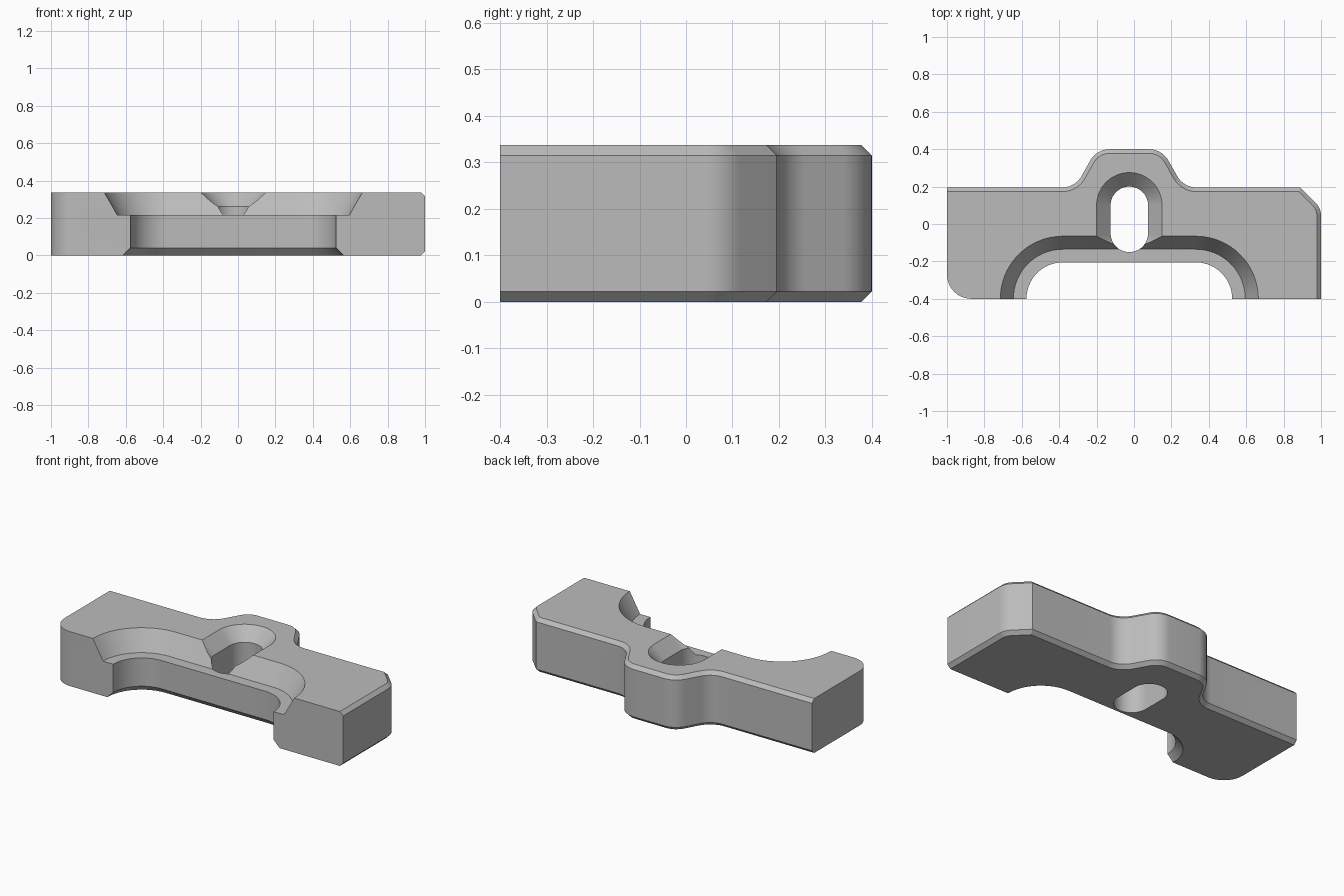
import bpy, bmesh, math
from mathutils import Vector

if "Cube" in bpy.data.objects:
    bpy.data.objects.remove(bpy.data.objects["Cube"], do_unlink=True)

HEIGHT = 0.337
MID = -0.025          # axis of the hump, slot and front opening

metal = bpy.data.materials.new("grey_metal")
metal.use_nodes = True
grey = (0.5, 0.5, 0.5, 1)
metal.diffuse_color = grey
metal.node_tree.nodes["Principled BSDF"].inputs["Base Color"].default_value = grey


def finish(name, bm):
    bmesh.ops.recalc_face_normals(bm, faces=bm.faces)
    mesh = bpy.data.meshes.new(name)
    bm.to_mesh(mesh)
    bm.free()
    mesh.materials.append(metal)
    obj = bpy.data.objects.new(name, mesh)
    bpy.context.collection.objects.link(obj)
    return obj


def fillet(corners, steps=10):
    """Round each (x, y, radius) corner of a closed outline."""
    out = []
    for i, (x, y, r) in enumerate(corners):
        p = Vector((x, y))
        if not r:
            out.append(p)
            continue
        a = (Vector(corners[i - 1][:2]) - p).normalized()
        b = (Vector(corners[(i + 1) % len(corners)][:2]) - p).normalized()
        half = a.angle(b) / 2
        centre = p + (a + b).normalized() * r / math.sin(half)
        start = p + a * r / math.tan(half) - centre
        end = p + b * r / math.tan(half) - centre
        sweep = math.atan2(start.cross(end), start.dot(end))
        for k in range(steps + 1):
            t = sweep * k / steps
            c, s = math.cos(t), math.sin(t)
            out.append(centre + Vector((c * start.x - s * start.y,
                                        s * start.x + c * start.y)))
    return out


def stadium(a, b, r, steps=32):
    """Outline of a slot with round ends centred on a and b."""
    a, b = Vector(a), Vector(b)
    base = math.atan2(b.y - a.y, b.x - a.x) - math.pi / 2
    pts = []
    for centre, turn in ((b, 0), (a, math.pi)):
        for k in range(steps + 1):
            t = base + turn + math.pi * k / steps
            pts.append(centre + Vector((math.cos(t), math.sin(t))) * r)
    return pts


def loft(name, layers):
    """Solid through a stack of (z, outline) layers."""
    bm = bmesh.new()
    rings = [[bm.verts.new((p.x, p.y, z)) for p in pts] for z, pts in layers]
    for low, high in zip(rings, rings[1:]):
        for i in range(len(low)):
            bm.faces.new((low[i - 1], low[i], high[i], high[i - 1]))
    bm.faces.new(rings[0])
    bm.faces.new(rings[-1])
    return finish(name, bm)


def bore(name, x, r, y0, y1):
    bm = bmesh.new()
    bmesh.ops.create_cone(bm, cap_ends=True, segments=48, radius1=r, radius2=r,
                          depth=y1 - y0)
    for v in bm.verts:
        v.co = Vector((v.co.x + x, v.co.z + (y0 + y1) / 2, v.co.y + 0.17))
    return finish(name, bm)


# Body outline: flat bar with a rear hump
outline = fillet([
    (-1, -0.4, 0.13), (1, -0.4, 0), (1, 0.085, 0.1), (0.89, 0.195, 0),
    (MID + 0.29, 0.195, 0.12), (MID + 0.175, 0.4, 0.12),
    (MID - 0.175, 0.4, 0.12), (MID - 0.29, 0.195, 0.12), (-1, 0.195, 0)])
body = loft("clamp_body", [(0, outline), (HEIGHT, outline)])

# Chamfer along the rear and the left side, top and bottom
bm = bmesh.new()
bm.from_mesh(body.data)
rim = []
for f in bm.faces:
    n = f.normal
    if abs(n.z) < 0.5 and (n.y > 0.01 or n.x > 0.9):
        rim += [e for e in f.edges if abs(e.verts[0].co.z - e.verts[1].co.z) < 1e-4]
bmesh.ops.bevel(bm, geom=rim, offset=0.022, segments=1, affect="EDGES",
                profile=0.5, clamp_overlap=False)
bm.to_mesh(body.data)
bm.free()

# Front opening with a lower chamfer, a ledge and a sloped upper wall
ends = (MID - 0.355, -0.4), (MID + 0.355, -0.4)
opening = [(-0.04, 0.27), (0.04, 0.195), (0.215, 0.195), (0.215, 0.265),
           (HEIGHT, 0.335), (HEIGHT + 0.12, 0.405)]
opening[0] = (-0.04, 0.275)
cutters = [loft("front_opening_cutter", [(z, stadium(*ends, r)) for z, r in opening])]

# Central slot with a countersunk rim
ends = (MID, -0.05), (MID, 0.1)
slot = [(-0.1, 0.1), (0.26, 0.1), (HEIGHT, 0.175), (HEIGHT + 0.05, 0.225)]
cutters.append(loft("slot_cutter", [(z, stadium(*ends, r)) for z, r in slot]))

# Screw holes, wider from the rear
for side in (-1, 1):
    x = MID + side * 0.745
    cutters.append(bore("screw_hole_cutter", x, 0.065, -0.6, 0.5))
    cutters.append(bore("counterbore_cutter", x, 0.11, -0.09, 0.5))

bpy.context.view_layer.objects.active = body
for cutter in cutters:
    cutter.hide_render = True
    mod = body.modifiers.new("cut", "BOOLEAN")
    mod.operation = "DIFFERENCE"
    mod.solver = "EXACT"
    mod.object = cutter
    bpy.ops.object.modifier_apply(modifier=mod.name)
    bpy.data.objects.remove(cutter, do_unlink=True)

bpy.ops.object.select_all(action="DESELECT")
body.select_set(True)
bpy.ops.object.shade_smooth_by_angle(angle=math.radians(30))
